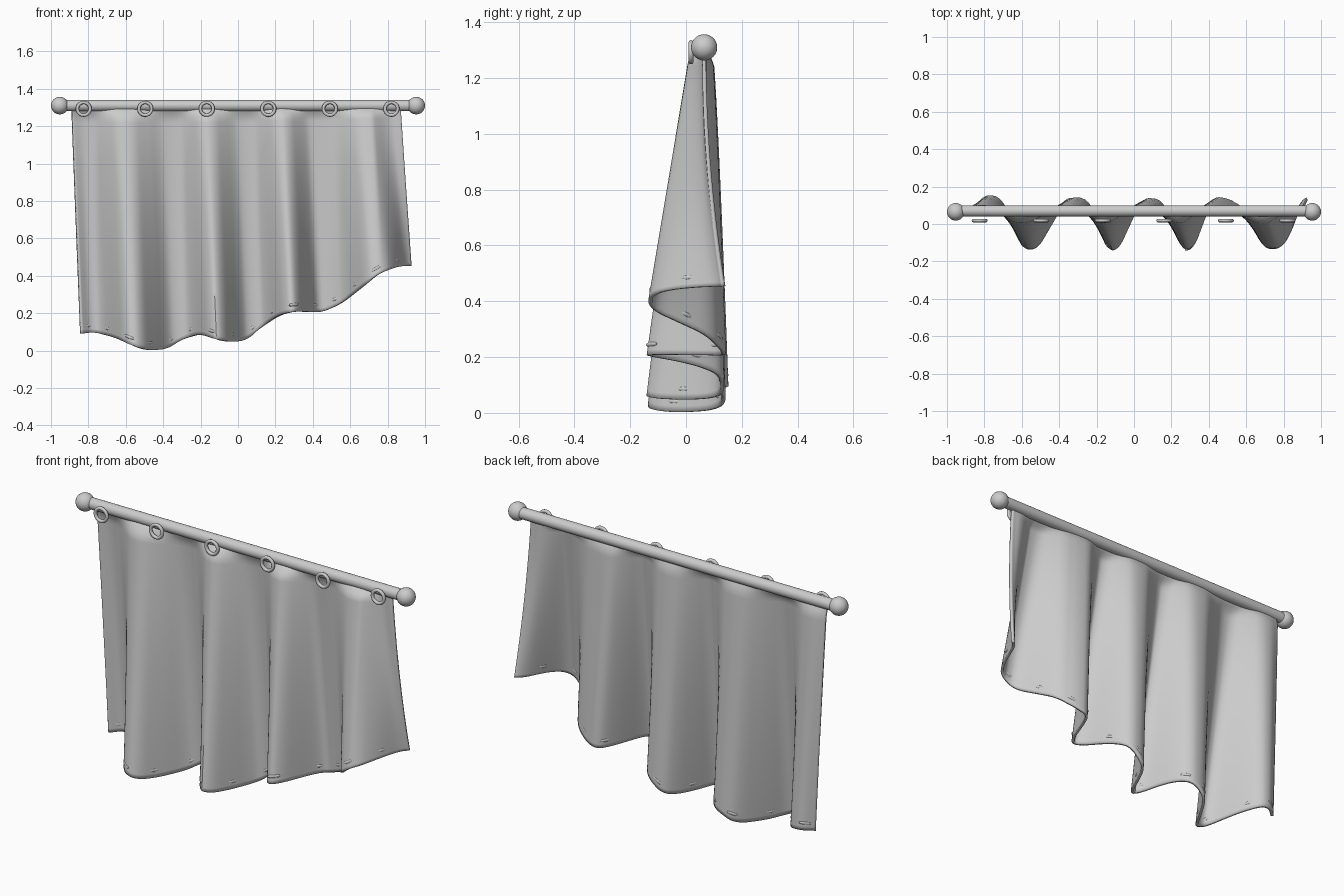
import bpy, bmesh, math
from math import pi, radians
from mathutils import Matrix, Vector

if "Cube" in bpy.data.objects:
    bpy.data.objects.remove(bpy.data.objects["Cube"], do_unlink=True)

grey = bpy.data.materials.new("light grey")
grey.use_nodes = True
grey.diffuse_color = (0.6, 0.6, 0.6, 1)
grey.node_tree.nodes["Principled BSDF"].inputs["Base Color"].default_value = grey.diffuse_color

ROD_Y, ROD_Z, TOP = 0.07, 1.31, 1.3
# Fold outline at the hem (x, y): flat crests at the back, narrower valleys in front
FOLDS = [(-.84, .09), (-.8, .145), (-.73, .145), (-.69, .09), (-.59, -.13), (-.52, -.13),
         (-.38, .11), (-.34, .135), (-.27, .135), (-.23, .09), (-.14, -.13), (-.09, -.14),
         (.02, .10), (.06, .13), (.13, .13), (.165, .09), (.26, -.13), (.31, -.14),
         (.4, .10), (.43, .14), (.5, .13), (.58, .085), (.7, -.125), (.77, -.13),
         (.82, -.08), (.9, .135), (.925, .135)]
# Height of the hem (x, z)
HEM = [(-.84, .09), (-.77, .10), (-.65, .07), (-.55, .02), (-.47, .0), (-.38, .01),
       (-.3, .06), (-.2, .09), (-.1, .055), (-.02, .045), (.05, .06), (.13, .13),
       (.22, .19), (.3, .21), (.45, .205), (.55, .25), (.65, .33), (.75, .41),
       (.85, .45), (.925, .455)]


def finish(obj):
    obj.data.materials.clear()
    obj.data.materials.append(grey)
    bpy.ops.object.select_all(action="DESELECT")
    obj.select_set(True)
    bpy.context.view_layer.objects.active = obj
    bpy.ops.object.shade_smooth_by_angle(angle=radians(40))


def from_bmesh(name, bm):
    mesh = bpy.data.meshes.new(name)
    bm.to_mesh(mesh)
    bm.free()
    obj = bpy.data.objects.new(name, mesh)
    bpy.context.collection.objects.link(obj)
    return obj


def clamp(value):
    return min(max(value, 0), 1)


def sample(points, x):
    for (x0, a), (x1, b) in zip(points, points[1:]):
        if x <= x1:
            break
    return a + (b - a) * clamp((x - x0) / (x1 - x0))


def smooth(points, x, reach):
    # Averaged neighbours round off the corners of the outline
    return sum(sample(points, x + reach * k / 2) for k in range(-2, 3)) / 5


def hem_height(x):
    return max(smooth(HEM, x, .03), .003)


def cloth_point(x, t):
    """Point on the cloth: x at the hem, t from 0 (rod) to 1 (hem)."""
    low = smooth(FOLDS, x, .025)
    edge = clamp((x - .77) / .13)          # the left border opens out late
    pinch = clamp(t / .05) ** .7           # folds flatten where they meet the rod
    high = .065 + (.25 * low - .012) * pinch * (1 - edge)
    grow = t ** (1 - 1.5 * max(low, 0) + 1.2 * edge)
    slant = -.89 + (x + .84) * 1.76 / 1.765
    return Vector((slant + (x - slant) * t, high + (low - high) * grow,
                   TOP + (hem_height(x) - TOP) * t))


# Curtain cloth, gathered into folds that widen towards the hem
COLS, ROWS = 180, 60
bm = bmesh.new()
grid = [[bm.verts.new(cloth_point(-.84 + 1.765 * i / COLS, j / ROWS))
         for j in range(ROWS + 1)] for i in range(COLS + 1)]
for a, b in zip(grid, grid[1:]):
    for j in range(ROWS):
        bm.faces.new((a[j], a[j + 1], b[j + 1], b[j]))
curtain = from_bmesh("curtain_cloth", bm)
solid = curtain.modifiers.new("thickness", "SOLIDIFY")
solid.thickness = 0.014
solid.offset = 0
finish(curtain)

# Puckers along the hem, standing a little proud of both sides of the cloth
bm = bmesh.new()
for i in range(16):
    x = -.80 + i * 0.11
    t = 1 - 0.038 / (TOP - hem_height(x))
    along = (cloth_point(x + .01, t) - cloth_point(x - .01, t)).normalized()
    out = along.cross(Vector((0, 0, 1))).normalized()
    turn = Matrix((along, out, along.cross(out))).transposed().to_4x4()
    place = Matrix.Translation(cloth_point(x, t)) @ turn @ Matrix.Diagonal((.032, .01, .01, 1))
    bmesh.ops.create_uvsphere(bm, u_segments=12, v_segments=8, radius=1, matrix=place)
finish(from_bmesh("hem_puckers", bm))

# Rod with ball ends
bpy.ops.mesh.primitive_cylinder_add(vertices=32, radius=0.03, depth=1.92,
                                    location=(0, ROD_Y, ROD_Z), rotation=(0, pi / 2, 0))
rod = bpy.context.object
rod.name = "rod"
finish(rod)
for name, side in (("left", 1), ("right", -1)):
    bpy.ops.mesh.primitive_uv_sphere_add(segments=32, ring_count=16, radius=0.047,
                                         location=(side * 0.953, ROD_Y - .005, ROD_Z))
    ball = bpy.context.object
    ball.name = name + "_ball_end"
    finish(ball)

# Six flat rings in front of the rod
for i in range(6):
    bpy.ops.mesh.primitive_torus_add(major_segments=36, minor_segments=12, major_radius=0.034,
                                     minor_radius=0.009, rotation=(pi / 2, 0, 0),
                                     location=(-.825 + i * 0.329, 0.018, 1.293))
    ring = bpy.context.object
    ring.name = "ring_%d" % (i + 1)
    finish(ring)
